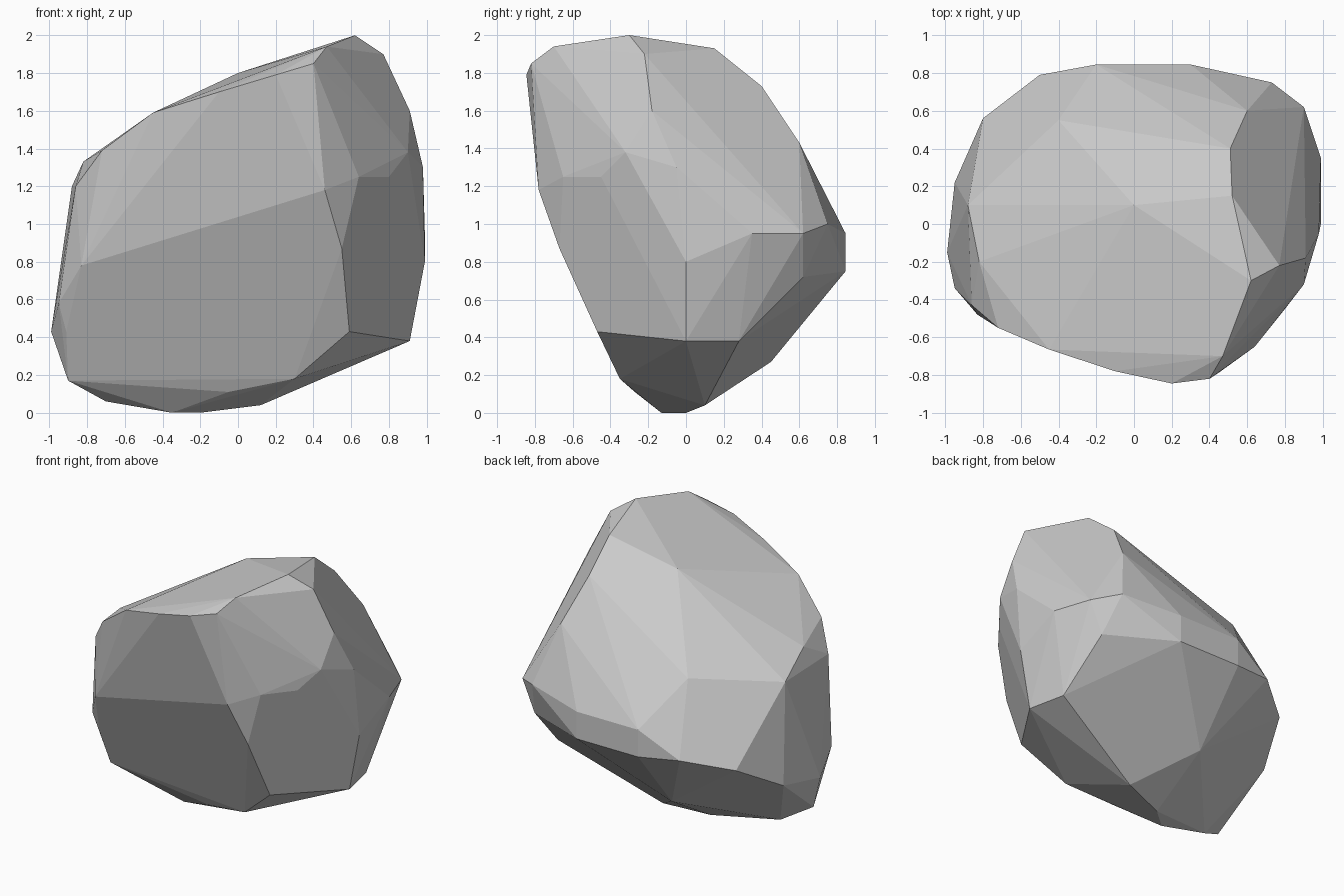
import bpy, bmesh, math

# Corner points of the boulder, grouped by side
front = [(.2, -.845, 1.79), (-.1, -.78, 1.70), (-.45, -.665, 1.59), (-.72, -.55, 1.39),
         (-.86, -.43, 1.2), (-.83, -.48, .78), (-.95, -.34, .58), (-.91, -.31, .43),
         (-.9, -.2, .17), (-.35, -.13, 0), (-.05, -.27, .11), (.3, -.35, .18),
         (.59, -.47, .43), (.55, -.67, .87), (.46, -.78, 1.18), (.4, -.82, 1.85),
         (.47, -.7, 1.94)]
right = [(.64, -.65, 1.25), (.8, -.45, 1.25), (.9, -.32, 1.38), (.62, -.3, 2),
         (.77, -.22, 1.9), (.91, -.18, 1.6), (.98, -.05, 1.3), (.52, .15, 1.93),
         (.51, .4, 1.73), (.6, .6, 1.43), (.73, .75, 1.0), (.9, .62, .95),
         (.99, .35, .95), (.99, 0, .8), (.91, 0, .38), (.85, .28, .38),
         (.8, .62, .72)]
back_left = [(-.2, 0, 0), (.12, .1, .04), (-.7, -.1, .06), (.3, .845, .95),
             (-.2, .845, .95), (-.2, .845, .75), (.3, .845, .75), (-.2, .45, .27),
             (-.99, -.15, .43), (-.95, .22, .5), (-.8, .56, .7), (-.5, .79, .78),
             (-.88, .1, 1.2), (-.82, -.2, 1.33), (0, .1, 1.8), (-.4, .55, 1.27)]

# Boulder: tight convex skin around the corners
bm = bmesh.new()
for p in front + right + back_left:
    bm.verts.new(p)
bmesh.ops.convex_hull(bm, input=bm.verts[:])
loose = [v for v in bm.verts if not v.link_faces]
bmesh.ops.delete(bm, geom=loose, context='VERTS')

# Merge nearly flat neighbours into broad facets
bmesh.ops.dissolve_limit(bm, angle_limit=math.radians(4),
                         verts=bm.verts[:], edges=bm.edges[:])
bmesh.ops.recalc_face_normals(bm, faces=bm.faces[:])

mesh = bpy.data.meshes.new("boulder")
bm.to_mesh(mesh)
bm.free()
boulder = bpy.data.objects.new("boulder", mesh)
bpy.context.collection.objects.link(boulder)
